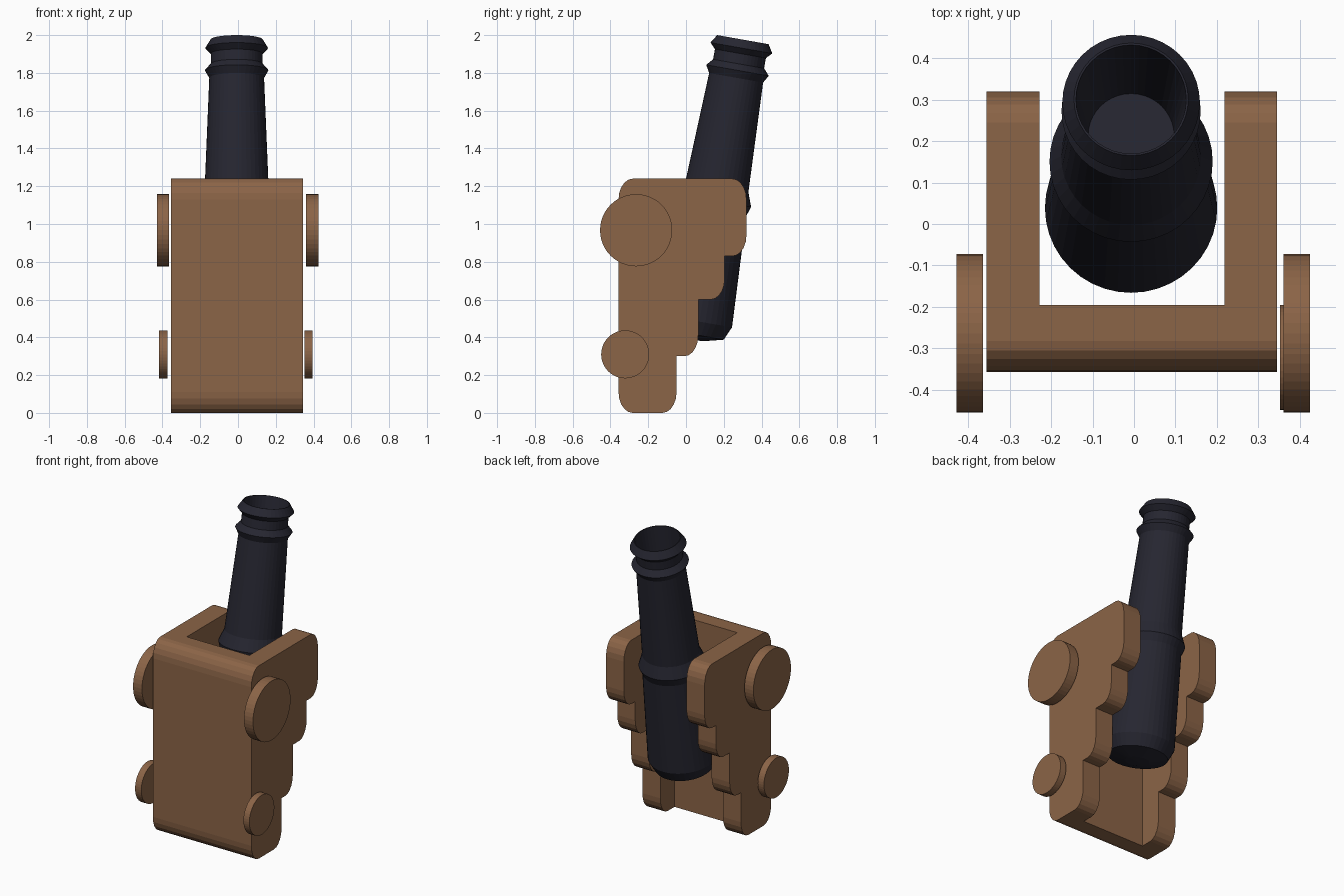
import bpy, bmesh, math
from mathutils import Matrix, Vector

cube = bpy.data.objects.get("Cube")
if cube:
    bpy.data.objects.remove(cube, do_unlink=True)


def make_material(name, rgb, roughness):
    mat = bpy.data.materials.new(name)
    mat.use_nodes = True
    color = (*rgb, 1.0)
    mat.diffuse_color = color
    bsdf = mat.node_tree.nodes["Principled BSDF"]
    bsdf.inputs["Base Color"].default_value = color
    bsdf.inputs["Roughness"].default_value = roughness
    return mat


wood = make_material("brown wood", (0.26, 0.128, 0.063), 0.8)
iron = make_material("dark iron", (0.019, 0.019, 0.03), 0.7)


def make_object(name, bm, mat):
    bmesh.ops.recalc_face_normals(bm, faces=bm.faces)
    mesh = bpy.data.meshes.new(name)
    bm.to_mesh(mesh)
    bm.free()
    mesh.materials.append(mat)
    obj = bpy.data.objects.new(name, mesh)
    bpy.context.collection.objects.link(obj)
    return obj


def rounded_outline(corners, ry=0.075, rz=0.11, steps=5):
    """Replace corners flagged True by quarter ellipses."""
    points = []
    for i, (y, z, rounded) in enumerate(corners):
        if not rounded:
            points.append((y, z))
            continue
        here = Vector((y, z))

        def toward(other):
            d = (Vector(other[:2]) - here).normalized()
            return Vector((d.x * ry, d.y * rz))

        a = toward(corners[i - 1])
        b = toward(corners[(i + 1) % len(corners)])
        for k in range(steps + 1):
            t = k / steps * math.pi / 2
            points.append(here + a * (1 - math.sin(t)) + b * (1 - math.cos(t)))
    return points


def extrude_x(name, outline, x0, x1, mat):
    bm = bmesh.new()
    face = bm.faces.new([bm.verts.new((x0, y, z)) for y, z in outline])
    ext = bmesh.ops.extrude_face_region(bm, geom=[face])["geom"]
    moved = [v for v in ext if isinstance(v, bmesh.types.BMVert)]
    bmesh.ops.translate(bm, verts=moved, vec=(x1 - x0, 0, 0))
    return make_object(name, bm, mat)


# Carriage: stepped side outline, hollowed to leave two cheeks and a bed
front = -0.357
corners = [(front, 0, True), (-0.05, 0, True), (-0.05, 0.3, False)]
for y, low, high in [(0.065, 0.3, 0.6), (0.205, 0.6, 0.83)]:
    corners += [(y, low, True), (y, high, False)]
corners += [(0.32, 0.83, True), (0.32, 1.24, True), (front, 1.24, True)]
carriage = extrude_x("carriage", rounded_outline(corners), -0.356, 0.345, wood)

hollow = [(-0.195, -0.1), (0.6, -0.1), (0.6, 1.4), (-0.195, 1.4)]
cutter = extrude_x("carriage_cutter", hollow, -0.228, 0.218, wood)
cutter.hide_render = True
cut = carriage.modifiers.new("hollow", 'BOOLEAN')
cut.operation = 'DIFFERENCE'
cut.solver = 'EXACT'
cut.object = cutter
bpy.context.view_layer.objects.active = carriage
bpy.ops.object.modifier_apply(modifier=cut.name)
bpy.data.objects.remove(cutter, do_unlink=True)


# Wheels: plain discs beside the cheeks
def wheel(name, x0, x1, y, z, radius):
    bm = bmesh.new()
    place = Matrix.Translation(((x0 + x1) / 2, y, z)) @ Matrix.Rotation(math.pi / 2, 4, 'Y')
    bmesh.ops.create_cone(bm, cap_ends=True, segments=48, radius1=radius,
                          radius2=radius, depth=x1 - x0, matrix=place)
    make_object(name, bm, wood)


wheel("large_wheel_right", -0.428, -0.365, -0.264, 0.967, 0.191)
wheel("large_wheel_left", 0.361, 0.425, -0.264, 0.967, 0.191)
wheel("small_wheel_right", -0.418, -0.374, -0.322, 0.31, 0.127)
wheel("small_wheel_left", 0.353, 0.395, -0.322, 0.31, 0.127)

# Barrel: (radius, distance from muzzle), from bore floor round to the breech
profile = [(0, 0.51), (0.104, 0.51), (0.133, 0),
           (0.138, 0), (0.166, 0.045), (0.137, 0.075), (0.137, 0.13),
           (0.168, 0.165), (0.145, 0.205), (0.169, 0.79),
           (0.197, 0.865), (0.18, 0.915), (0.208, 1.51),
           (0.176, 1.582), (0.07, 1.609), (0, 1.612)]
bm = bmesh.new()
verts = [bm.verts.new((r, 0, -s)) for r, s in profile]
edges = [bm.edges.new(pair) for pair in zip(verts, verts[1:])]
bmesh.ops.spin(bm, geom=verts + edges, cent=(0, 0, 0), axis=(0, 0, 1),
               angle=math.tau, steps=40)
bmesh.ops.remove_doubles(bm, verts=bm.verts, dist=0.0005)
barrel = make_object("barrel", bm, iron)
barrel.location = (-0.007, 0.301, 1.976)
barrel.rotation_euler.x = -math.radians(10)
